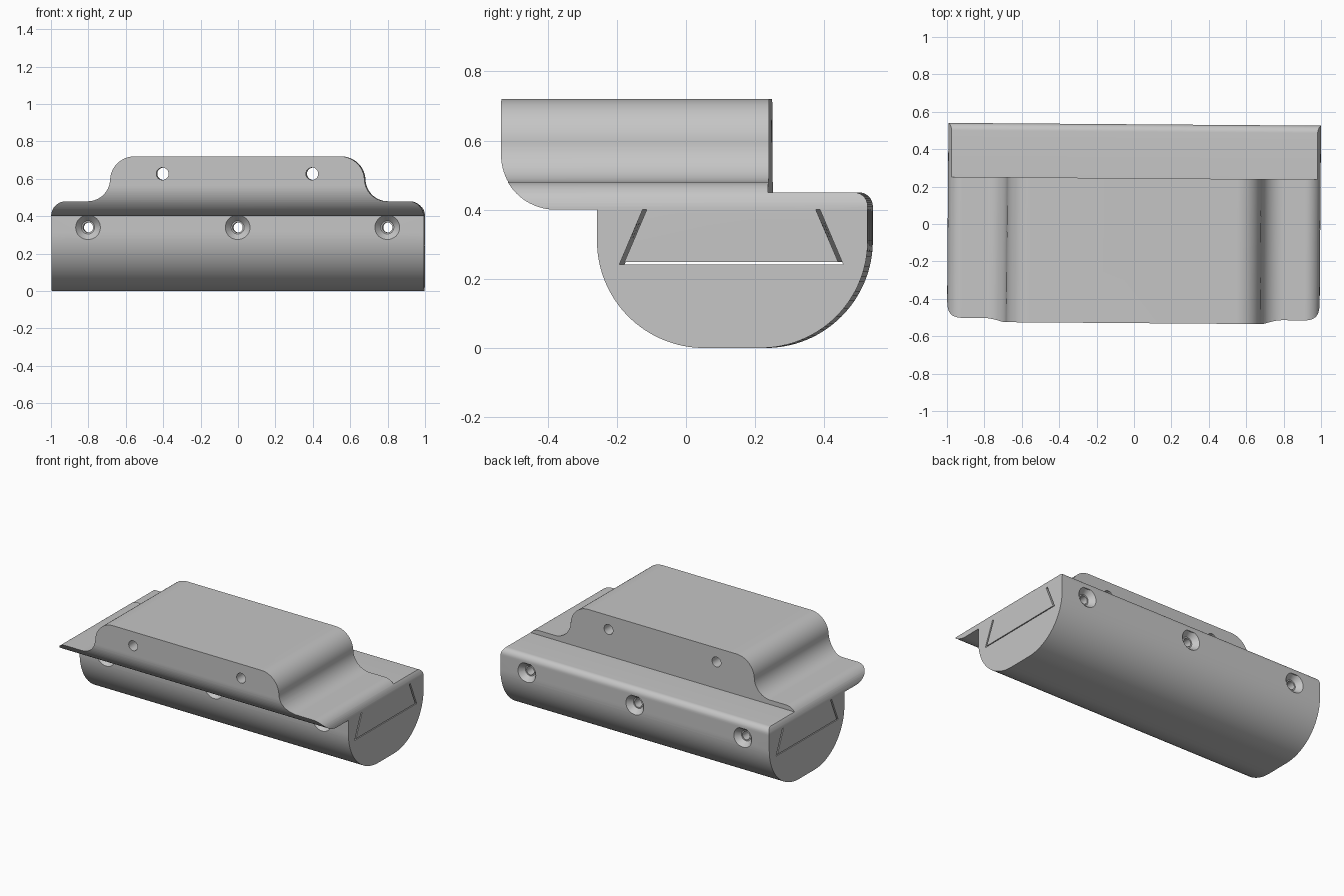
import bpy, bmesh
from math import sin, cos, radians, pi
from mathutils import Matrix

if "Cube" in bpy.data.objects:
    bpy.data.objects.remove(bpy.data.objects["Cube"], do_unlink=True)

HALF = 0.996     # half the length along x
TURN = -0.0075   # slight turn about z

grey = bpy.data.materials.new("plain grey")
grey.use_nodes = True
grey.diffuse_color = (0.56, 0.56, 0.56, 1)
grey.node_tree.nodes["Principled BSDF"].inputs["Base Color"].default_value = (0.56, 0.56, 0.56, 1)


def arc(cx, cz, r, start, end, n=20):
    angles = [radians(start + (end - start) * i / n) for i in range(n + 1)]
    return [(cx + r * cos(a), cz + r * sin(a)) for a in angles]


def finish(name, bm):
    bmesh.ops.recalc_face_normals(bm, faces=bm.faces)
    mesh = bpy.data.meshes.new(name)
    bm.to_mesh(mesh)
    bm.free()
    mesh.materials.append(grey)
    obj = bpy.data.objects.new(name, mesh)
    bpy.context.collection.objects.link(obj)
    return obj


def prism(name, profile, axis, lo, hi):
    """Extrude a profile of (u, z) points along x or y."""
    bm = bmesh.new()
    place = (lambda u, z: (lo, u, z)) if axis == "x" else (lambda u, z: (u, lo, z))
    face = bm.faces.new([bm.verts.new(place(u, z)) for u, z in profile])
    new = bmesh.ops.extrude_face_region(bm, geom=[face])["geom"]
    step = (hi - lo, 0, 0) if axis == "x" else (0, hi - lo, 0)
    bmesh.ops.translate(bm, vec=step, verts=[v for v in new if isinstance(v, bmesh.types.BMVert)])
    return finish(name, bm)


def drill(x, z, y0, y1, r0, r1):
    """Round cutter along y, radius r0 at y0 and r1 at y1."""
    bm = bmesh.new()
    m = Matrix.Translation((x, (y0 + y1) / 2, z)) @ Matrix.Rotation(-pi / 2, 4, "X")
    bmesh.ops.create_cone(bm, cap_ends=True, segments=32, radius1=r0, radius2=r1,
                          depth=y1 - y0, matrix=m)
    return finish("cutter", bm)


def boolean(obj, cutter, operation="DIFFERENCE"):
    cutter.hide_render = True
    mod = obj.modifiers.new("cut", "BOOLEAN")
    mod.operation, mod.solver, mod.object = operation, "EXACT", cutter
    bpy.context.view_layer.objects.active = obj
    bpy.ops.object.modifier_apply(modifier=mod.name)
    bpy.data.objects.remove(cutter, do_unlink=True)


# Lower body: rounded trough section with a dovetail slot
section = ([(0.533, 0.40), (-0.25, 0.40)] + arc(0.06, 0.31, 0.31, 180, 270, 32)
           + arc(0.223, 0.31, 0.31, 270, 360, 32))
body = prism("lower_body", section, "x", -HALF, HALF)
slot = [(-0.118, 0.43), (-0.118, 0.40), (-0.185, 0.242),
        (0.462, 0.242), (0.395, 0.40), (0.395, 0.43)]
boolean(body, prism("cutter", slot, "x", -1.1, 1.1))

# Upper carrier: side outline with dovetail tongue, crossed with front outline
side = (arc(-0.37, 0.56, 0.16, 180, 270)
        + [(-0.106, 0.40), (-0.171, 0.248), (0.448, 0.248), (0.383, 0.40), (0.533, 0.40)]
        + arc(0.493, 0.41, 0.04, 0, 90, 10) + [(0.245, 0.45), (0.245, 0.72), (-0.53, 0.72)])
carrier = prism("upper_carrier", side, "x", -HALF, HALF)
half = (arc(HALF - 0.08, 0.40, 0.08, 0, 90, 12) + arc(0.80, 0.60, 0.12, 270, 180)
        + arc(0.55, 0.59, 0.13, 0, 90))
front = ([(HALF, 0.2)] + half + [(-x, z) for x, z in reversed(half)] + [(-HALF, 0.2)])
boolean(carrier, prism("cutter", front, "y", -0.7, 0.7), "INTERSECT")

# Pin holes through the raised deck
for x in (-0.4, 0.4):
    boolean(carrier, drill(x, 0.627, -0.7, 0.7, 0.033, 0.033))

# Screw holes through body and tongue, countersunk on both sides
for x in (-0.8, 0, 0.8):
    for part in (body, carrier):
        boolean(part, drill(x, 0.34, -0.7, 0.7, 0.027, 0.027))
    boolean(body, drill(x, 0.34, -0.26, -0.215, 0.075, 0.035))
    boolean(body, drill(x, 0.34, 0.498, 0.543, 0.035, 0.075))

# Smooth curved surfaces and turn the parts
for part in (body, carrier):
    bpy.ops.object.select_all(action="DESELECT")
    part.select_set(True)
    bpy.context.view_layer.objects.active = part
    bpy.ops.object.shade_smooth_by_angle(angle=radians(25))
    part.rotation_euler.z = TURN
